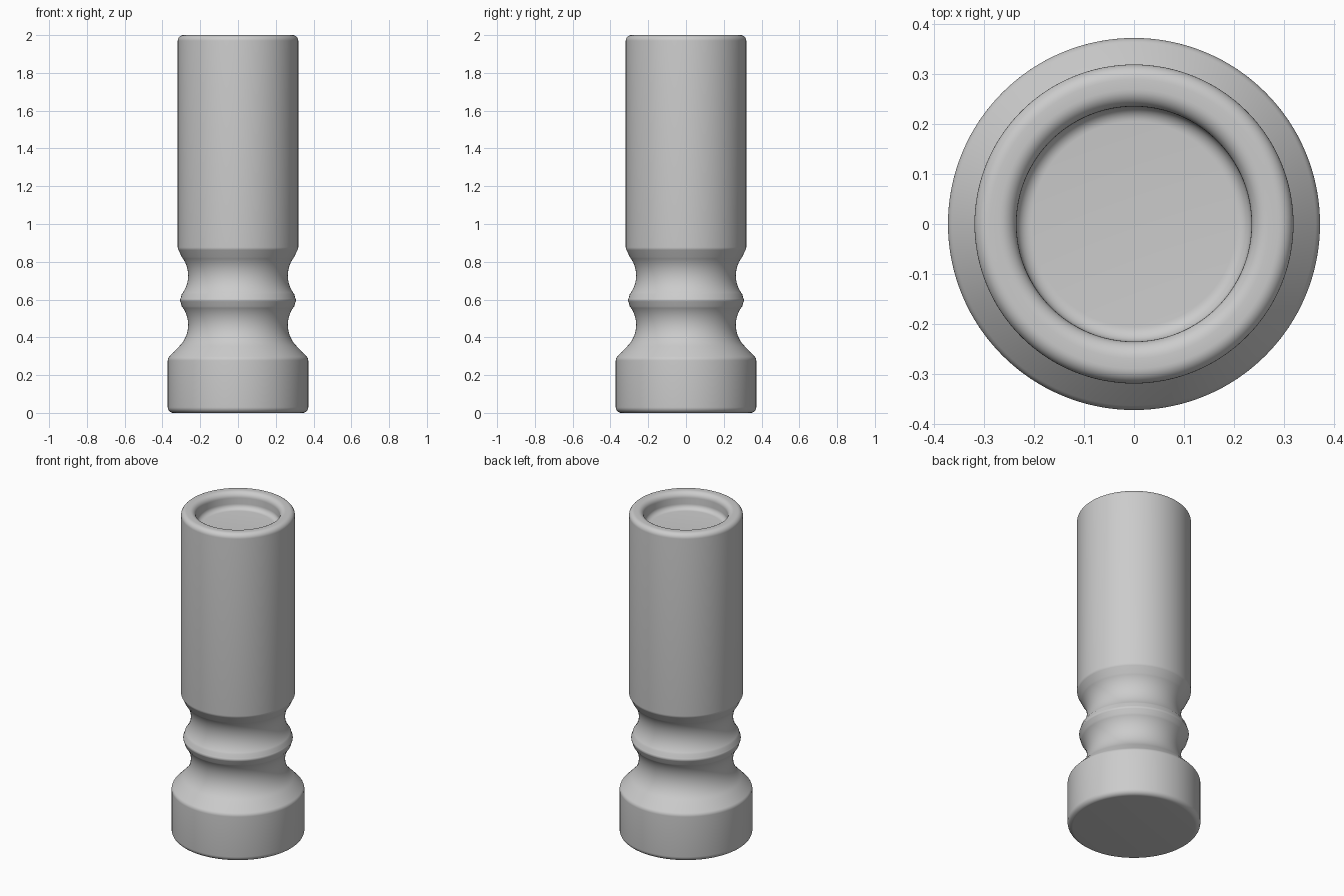
import bpy, bmesh
from math import sin, cos, radians, tau

cube = bpy.data.objects.get("Cube")
if cube:
    bpy.data.objects.remove(cube, do_unlink=True)


def arc(r, z, radius, start, end, steps=8):
    """Points on a circular arc in the (radius, height) plane, in degrees."""
    angles = [radians(start + (end - start) * i / steps) for i in range(steps + 1)]
    return [(r + radius * cos(a), z + radius * sin(a)) for a in angles]


def lathe(name, profile, segments=128):
    """Revolve a profile that starts and ends on the z axis."""
    bm = bmesh.new()
    rings = []
    for r, z in profile:
        if r == 0:
            rings.append([bm.verts.new((0, 0, z))] * segments)
        else:
            rings.append([bm.verts.new((r * cos(tau * i / segments), r * sin(tau * i / segments), z))
                          for i in range(segments)])
    for low, high in zip(rings, rings[1:]):
        for i in range(segments):
            j = (i + 1) % segments
            corners = dict.fromkeys((low[i], low[j], high[j], high[i]))
            bm.faces.new(list(corners))
    bmesh.ops.recalc_face_normals(bm, faces=bm.faces)
    mesh = bpy.data.meshes.new(name)
    bm.to_mesh(mesh)
    bm.free()
    obj = bpy.data.objects.new(name, mesh)
    bpy.context.collection.objects.link(obj)
    return obj


profile = [(0, 0)]
# Foot with rounded edges and a sloping shoulder
profile += arc(0.342, 0.03, 0.03, -90, 0)
profile += arc(0.342, 0.277, 0.03, 0, 45, 5)
# Two concave grooves with a rounded ridge between them
profile += arc(0.424, 0.466, 0.16, 225, 142, 20)
profile += arc(0.287, 0.597, 0.02, -38, 38, 6)
profile += arc(0.424, 0.727, 0.16, 218, 142, 20)
# Barrel with rounded lower edge and rim
profile += arc(0.289, 0.877, 0.03, -38, 0, 5)
profile += arc(0.289, 1.97, 0.03, 0, 90)
profile += arc(0.269, 1.966, 0.034, 90, 180)
# Recess in the top, with a filleted floor
profile += arc(0.205, 1.93, 0.03, 0, -90)
profile += [(0, 1.90)]

body = lathe("turned_post", profile)

grey = bpy.data.materials.new("light grey")
grey.use_nodes = True
color = (0.6, 0.6, 0.6, 1)
grey.diffuse_color = color
grey.node_tree.nodes["Principled BSDF"].inputs["Base Color"].default_value = color
body.data.materials.append(grey)

bpy.context.view_layer.objects.active = body
body.select_set(True)
bpy.ops.object.shade_smooth_by_angle(angle=radians(35))
